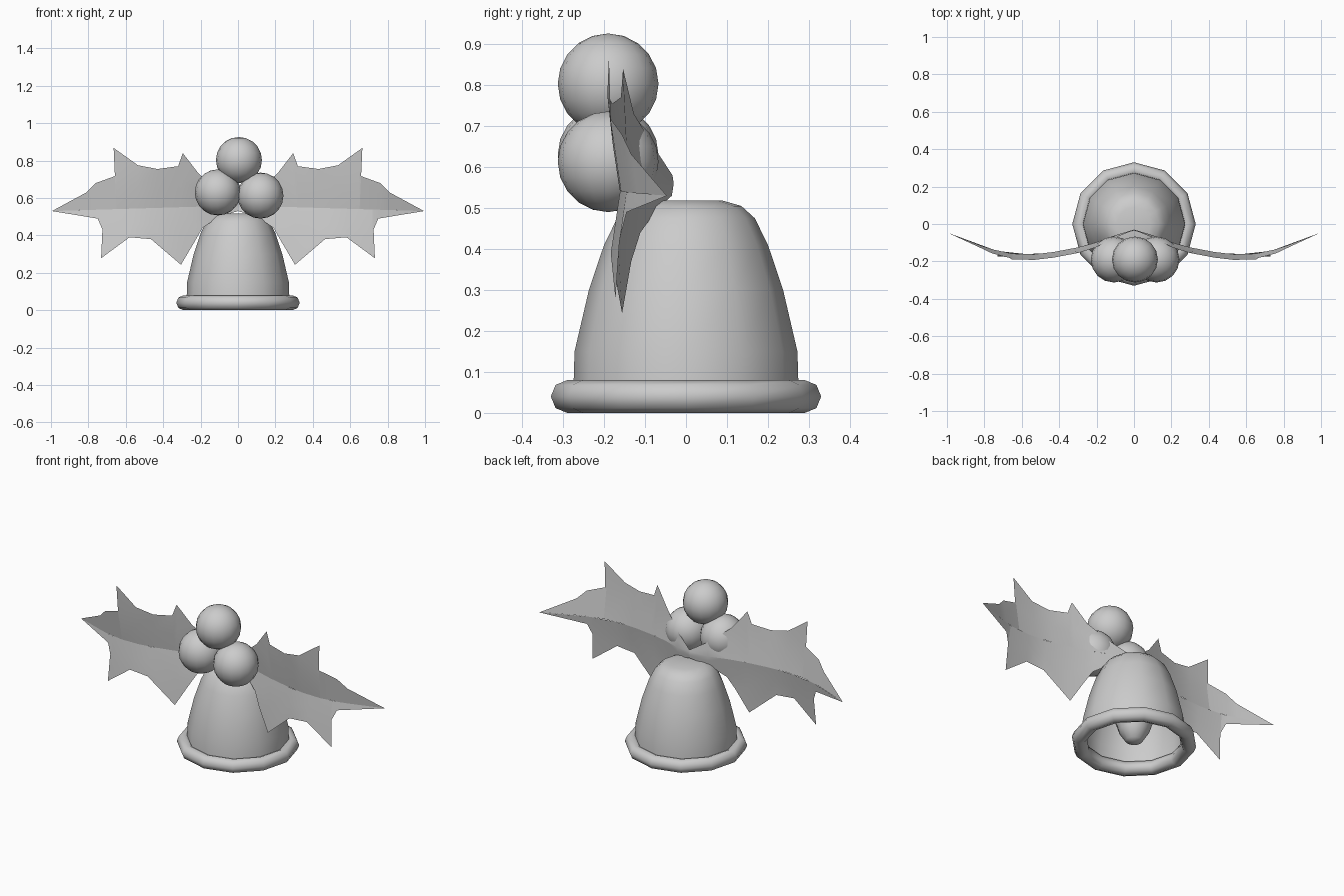
import bpy, bmesh, math
from mathutils import Vector

cube = bpy.data.objects.get("Cube")
if cube:
    bpy.data.objects.remove(cube, do_unlink=True)

grey = bpy.data.materials.new("plain grey")
grey.use_nodes = True
grey.diffuse_color = (0.6, 0.6, 0.6, 1)
grey.node_tree.nodes["Principled BSDF"].inputs["Base Color"].default_value = (0.6, 0.6, 0.6, 1)


def finish(obj, angle=60):
    obj.data.materials.append(grey)
    bpy.ops.object.select_all(action='DESELECT')
    obj.select_set(True)
    bpy.context.view_layer.objects.active = obj
    bpy.ops.object.shade_smooth_by_angle(angle=math.radians(angle))


def from_bmesh(name, bm):
    mesh = bpy.data.meshes.new(name)
    bm.to_mesh(mesh)
    bm.free()
    obj = bpy.data.objects.new(name, mesh)
    bpy.context.collection.objects.link(obj)
    finish(obj)
    return obj


def lathe(name, profile, sides=12):
    """Spin a (radius, height) profile around z."""
    bm = bmesh.new()
    verts = [bm.verts.new((r, 0, z)) for r, z in profile]
    edges = [bm.edges.new(pair) for pair in zip(verts, verts[1:])]
    bmesh.ops.spin(bm, geom=verts + edges, cent=(0, 0, 0), axis=(0, 0, 1),
                   angle=math.tau, steps=sides, use_duplicate=False)
    bmesh.ops.remove_doubles(bm, verts=bm.verts, dist=0.0005)
    bmesh.ops.recalc_face_normals(bm, faces=bm.faces)
    return from_bmesh(name, bm)


# Bell shell, open below
lathe("bell_body", [(0.275, 0.05), (0.272, 0.15), (0.237, 0.30), (0.2, 0.41),
                    (0.168, 0.475), (0.135, 0.505), (0.09, 0.518), (0, 0.518)])

# Rounded rim
bpy.ops.mesh.primitive_torus_add(major_segments=12, minor_segments=8, major_radius=0.29,
                                 minor_radius=0.04, location=(0, 0, 0.04))
rim = bpy.context.object
rim.name = "bell_rim"
finish(rim)

# Clapper hanging inside
lathe("clapper", [(0, 0.03), (0.045, 0.045), (0.08, 0.1), (0.11, 0.19),
                  (0.11, 0.26), (0.06, 0.36), (0.03, 0.5)])

# Berries
for name, x, z in (("top_berry", 0.005, 0.803), ("right_berry", -0.108, 0.63),
                   ("left_berry", 0.12, 0.613)):
    bpy.ops.mesh.primitive_uv_sphere_add(segments=16, ring_count=10, radius=0.123,
                                         location=(x, -0.19, z))
    berry = bpy.context.object
    berry.name = name
    finish(berry)

# Leaf outlines in (x, z), from tip to base
UPPER = [(0.995, 0.53), (0.81, 0.63), (0.76, 0.68), (0.65, 0.72), (0.665, 0.868),
         (0.535, 0.775), (0.43, 0.755), (0.32, 0.77), (0.295, 0.84), (0.21, 0.73),
         (0.1, 0.64), (0, 0.58)]
LOWER = [(0.995, 0.53), (0.75, 0.49), (0.72, 0.42), (0.732, 0.278), (0.58, 0.39),
         (0.465, 0.38), (0.305, 0.243), (0.23, 0.37), (0.19, 0.44), (0.1, 0.5),
         (0, 0.53)]
BEND = [(0, -0.03), (0.1, -0.06), (0.2, -0.098), (0.3, -0.125), (0.5, -0.163),
        (0.67, -0.158), (0.78, -0.13), (1, -0.045)]


def rib_height(x):
    return 0.56 - 0.03 * x


def leaf_point(x, z):
    """Place a flat leaf point on the arched, slightly folded surface."""
    for (xa, ya), (xb, yb) in zip(BEND, BEND[1:]):
        if xa <= x <= xb:
            y = ya + (yb - ya) * (x - xa) / (xb - xa)
            break
    fold = 0.03 * min(1, abs(z - rib_height(x)) / 0.2)
    return Vector((x, y - fold, z))


def leaf(name, side):
    bm = bmesh.new()
    for outline in (UPPER, LOWER):
        rows, rib_x = [], 1.0
        for x, z in outline:
            rib_x = min(rib_x, x)
            rib_z = rib_height(rib_x)
            row = []
            for t in (0, 0.5, 1):
                p = leaf_point(rib_x + (x - rib_x) * t, rib_z + (z - rib_z) * t)
                row.append(bm.verts.new((p.x * side, p.y, p.z)))
            rows.append(row)
        for a, b in zip(rows, rows[1:]):
            for i in range(2):
                bm.faces.new((a[i], b[i], b[i + 1], a[i + 1]))
    bmesh.ops.remove_doubles(bm, verts=bm.verts, dist=0.002)
    bmesh.ops.dissolve_degenerate(bm, edges=bm.edges, dist=0.001)
    bmesh.ops.recalc_face_normals(bm, faces=bm.faces)
    # Leaves face forward
    if sum(f.normal.y * f.calc_area() for f in bm.faces) > 0:
        bmesh.ops.reverse_faces(bm, faces=bm.faces)
    return from_bmesh(name, bm)


leaf("left_leaf", 1)
leaf("right_leaf", -1)
